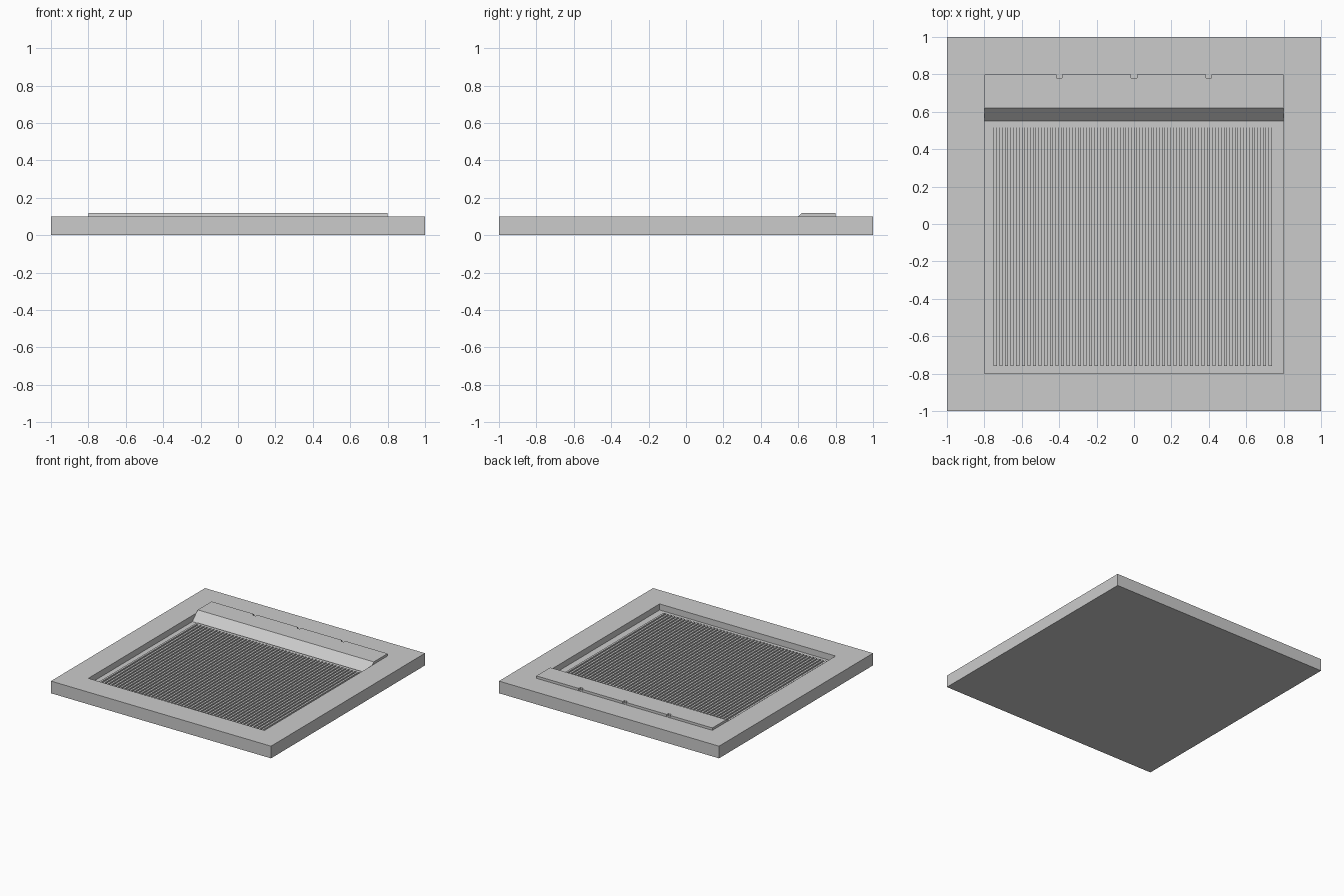
import bpy
import bmesh

if "Cube" in bpy.data.objects:
    bpy.data.objects.remove(bpy.data.objects["Cube"], do_unlink=True)

GREY = (0.6, 0.6, 0.6, 1)
grey = bpy.data.materials.new("plain grey")
grey.use_nodes = True
grey.diffuse_color = GREY
grey.node_tree.nodes["Principled BSDF"].inputs["Base Color"].default_value = GREY


def finish(name, bm):
    bmesh.ops.recalc_face_normals(bm, faces=bm.faces)
    mesh = bpy.data.meshes.new(name)
    bm.to_mesh(mesh)
    bm.free()
    mesh.materials.append(grey)
    obj = bpy.data.objects.new(name, mesh)
    bpy.context.collection.objects.link(obj)
    return obj


def add_box(bm, low, high):
    verts = bmesh.ops.create_cube(bm, size=1)["verts"]
    for v in verts:
        for i in range(3):
            v.co[i] = high[i] if v.co[i] > 0 else low[i]


def boxes(name, spans):
    bm = bmesh.new()
    for low, high in spans:
        add_box(bm, low, high)
    return finish(name, bm)


def cut(obj, cutter):
    """Subtract the cutter, then discard it."""
    cutter.hide_render = True
    mod = obj.modifiers.new("cut", 'BOOLEAN')
    mod.operation = 'DIFFERENCE'
    mod.solver = 'EXACT'
    mod.object = cutter
    bpy.context.view_layer.objects.active = obj
    bpy.ops.object.modifier_apply(modifier=mod.name)
    bpy.data.objects.remove(cutter, do_unlink=True)


FLOOR, TOP = 0.05, 0.1

# Square slab with a sunken tray
slab = boxes("slab", [((-1, -1, 0), (1, 1, TOP))])
cut(slab, boxes("tray_cutter", [((-0.8, -0.8, FLOOR), (0.8, 0.6, 0.2))]))

# Raised cover plate whose front edge slopes down into the tray
profile = [(0.55, FLOOR), (0.62, 0.12), (0.8, 0.12), (0.8, TOP), (0.6, TOP), (0.6, FLOOR)]
bm = bmesh.new()
face = bm.faces.new([bm.verts.new((-0.8, y, z)) for y, z in profile])
side = bmesh.ops.extrude_face_region(bm, geom=[face])["geom"]
bmesh.ops.translate(bm, vec=(1.6, 0, 0),
                    verts=[g for g in side if isinstance(g, bmesh.types.BMVert)])
cover = finish("cover_plate", bm)

# Three small notches along the back edge of the cover
cut(cover, boxes("notch_cutter", [((x - 0.015, 0.78, TOP + 0.002), (x + 0.015, 0.85, 0.2))
                                  for x in (-0.4, 0, 0.4)]))

# Crossbar and evenly spaced ribs on the tray floor
boxes("rib_crossbar", [((-0.75, 0.515, FLOOR), (0.75, 0.54, 0.058))])
COUNT = 50
pitch = 1.5 / COUNT
boxes("ribs", [((-0.75 + i * pitch, -0.76, FLOOR), (-0.75 + (i + 0.55) * pitch, 0.515, 0.06))
               for i in range(COUNT)])
